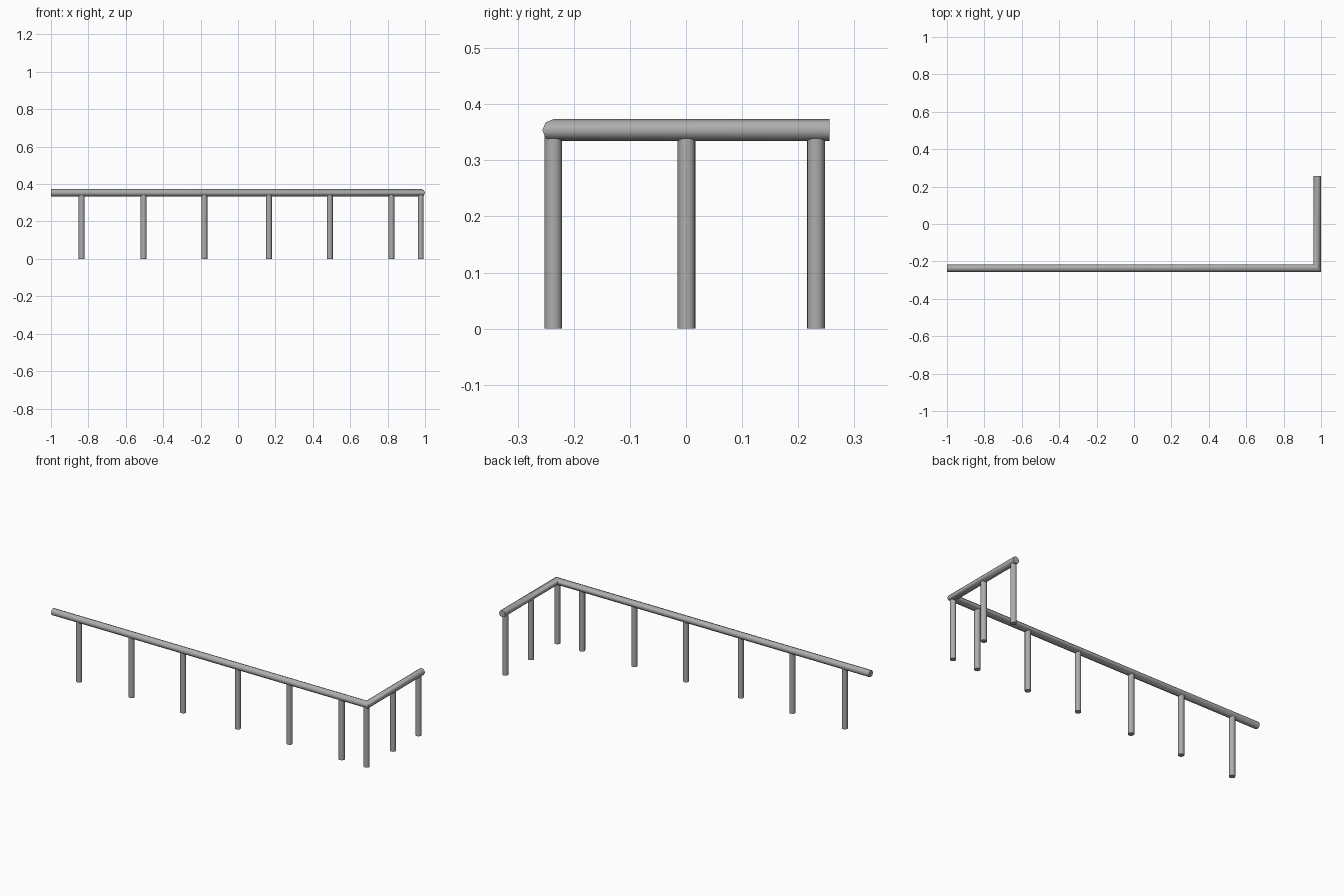
import bpy, bmesh
from math import cos, sin, tau

if "Cube" in bpy.data.objects:
    bpy.data.objects.remove(bpy.data.objects["Cube"])

RAIL_R, RAIL_Z = 0.0195, 0.3537
POST_R, POST_TOP = 0.0158, 0.352
CX, CY = 0.9805, -0.2365     # rail corner
SIDES = 8

# Dark grey metal
metal = bpy.data.materials.new("dark_grey_metal")
metal.diffuse_color = (0.42, 0.42, 0.42, 1.0)
metal.use_nodes = True
metal.node_tree.nodes["Principled BSDF"].inputs["Base Color"].default_value = metal.diffuse_color


def finish(bm, name):
    bmesh.ops.recalc_face_normals(bm, faces=bm.faces)
    me = bpy.data.meshes.new(name)
    bm.to_mesh(me)
    bm.free()
    me.materials.append(metal)
    ob = bpy.data.objects.new(name, me)
    bpy.context.collection.objects.link(ob)
    bpy.ops.object.select_all(action='DESELECT')
    bpy.context.view_layer.objects.active = ob
    ob.select_set(True)
    bpy.ops.object.shade_smooth_by_angle(angle=0.9)
    return ob


# L-shaped handrail: one tube with a mitred corner and closed ends
bm = bmesh.new()
rings = [[], [], []]
for i in range(SIDES):
    a = tau * i / SIDES
    d, z = RAIL_R * cos(a), RAIL_Z + RAIL_R * sin(a)   # d = offset to the outside
    rings[0].append(bm.verts.new((-1.0, CY - d, z)))
    rings[1].append(bm.verts.new((CX + d, CY - d, z)))
    rings[2].append(bm.verts.new((CX + d, 0.256, z)))
for r0, r1 in zip(rings, rings[1:]):
    for i in range(SIDES):
        j = (i + 1) % SIDES
        bm.faces.new((r0[i], r0[j], r1[j], r1[i]))
bm.faces.new(rings[0])
bm.faces.new(rings[2])
finish(bm, "handrail")


# Upright posts
def post(name, x, y):
    bm = bmesh.new()
    bmesh.ops.create_cone(bm, cap_ends=True, segments=16, radius1=POST_R,
                          radius2=POST_R, depth=POST_TOP)
    ob = finish(bm, name)
    ob.location = (x, y, POST_TOP / 2)


for k, x in enumerate((-0.836, -0.505, -0.18, 0.165, 0.491, 0.82)):
    post(f"front_post_{k + 1}", x, CY)
post("corner_post", 0.977, CY)
for k, y in enumerate((0.001, 0.2315)):
    post(f"side_post_{k + 1}", 0.977, y)
